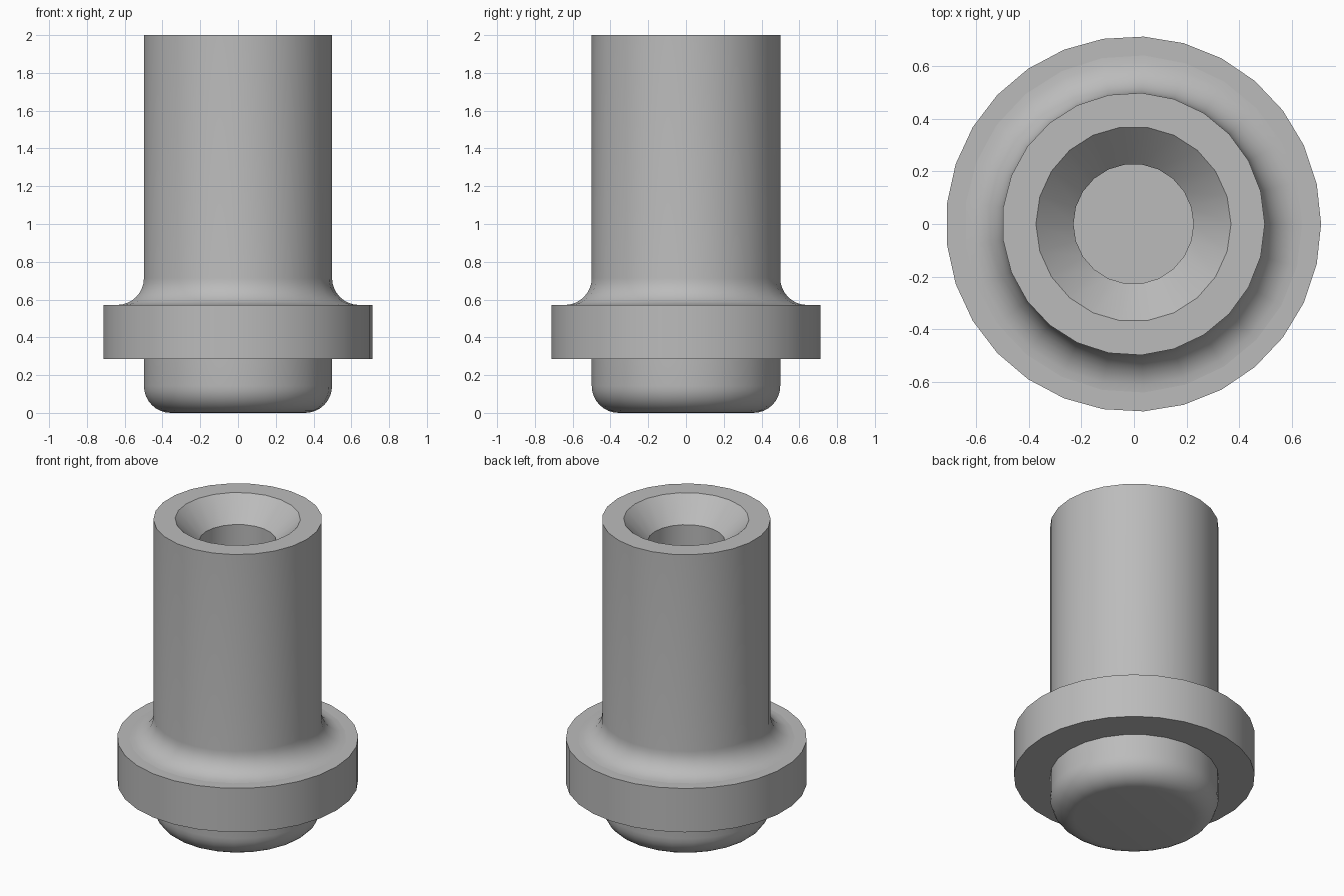
import bpy, bmesh
from math import sin, cos, pi, radians

cube = bpy.data.objects.get("Cube")
if cube:
    bpy.data.objects.remove(cube, do_unlink=True)

U = 2 / 14           # design unit: the pin is 14 units tall
SHIFT = -0.002       # centres the odd-sided collar

grey = bpy.data.materials.new("plain grey")
grey.use_nodes = True
grey.diffuse_color = (0.5, 0.5, 0.5, 1)
grey.node_tree.nodes["Principled BSDF"].inputs["Base Color"].default_value = (0.5, 0.5, 0.5, 1)


def arc(cx, cz, r, start, end, steps=8):
    """Points (radius, height) along a circular arc, angles in degrees."""
    angles = [radians(start + (end - start) * i / steps) for i in range(steps + 1)]
    return [(cx + r * cos(a), cz + r * sin(a)) for a in angles]


def lathe(bm, profile, sides, start=0.0):
    """Spin a profile and return its rings of vertices."""
    rings = []
    for r, z in profile:
        turn = [start + 2 * pi * i / sides for i in range(sides)]
        rings.append([bm.verts.new((r * cos(a) + SHIFT, r * sin(a), z)) for a in turn])
    for a, b in zip(rings, rings[1:]):
        for i in range(sides):
            j = (i + 1) % sides
            bm.faces.new((a[i], a[j], b[j], b[i]))
    return rings


def loop_edges(bm, ring):
    return [bm.edges.get((v, w)) for v, w in zip(ring, ring[1:] + ring[:1])]


def finish(bm, name):
    bmesh.ops.recalc_face_normals(bm, faces=bm.faces[:])
    mesh = bpy.data.meshes.new(name)
    bm.to_mesh(mesh)
    bm.free()
    mesh.materials.append(grey)
    obj = bpy.data.objects.new(name, mesh)
    bpy.context.collection.objects.link(obj)
    bpy.ops.object.select_all(action='DESELECT')
    obj.select_set(True)
    bpy.context.view_layer.objects.active = obj
    bpy.ops.object.shade_smooth_by_angle(angle=radians(30))


# Stem: rounded foot, fillet above the collar, straight shaft
bm = bmesh.new()
outline = arc(2.5 * U, U, U, -90, 0)
outline += [(3.5 * U, 3 * U), (4.5 * U, 3 * U)]
outline += arc(4.5 * U, 5 * U, U, 270, 180)
outline += [(3.5 * U, 14 * U)]
stem = lathe(bm, outline, 25)
bm.faces.new(stem[0])

# Countersunk blind bore
bore = lathe(bm, [(2.6 * U, 14 * U), (1.6 * U, 13 * U), (1.6 * U, 2 * U)], 22)
bm.faces.new(bore[-1])

# Flat rim between shaft and bore
bmesh.ops.triangle_fill(bm, use_beauty=True, normal=(0, 0, 1),
                        edges=loop_edges(bm, stem[-1]) + loop_edges(bm, bore[0]))
finish(bm, "stem")

# Collar: wide flat disc around the stem
bm = bmesh.new()
collar = lathe(bm, [(3 * U, 2 * U), (5 * U, 2 * U), (5 * U, 4 * U), (3 * U, 4 * U)], 29)
finish(bm, "collar")
